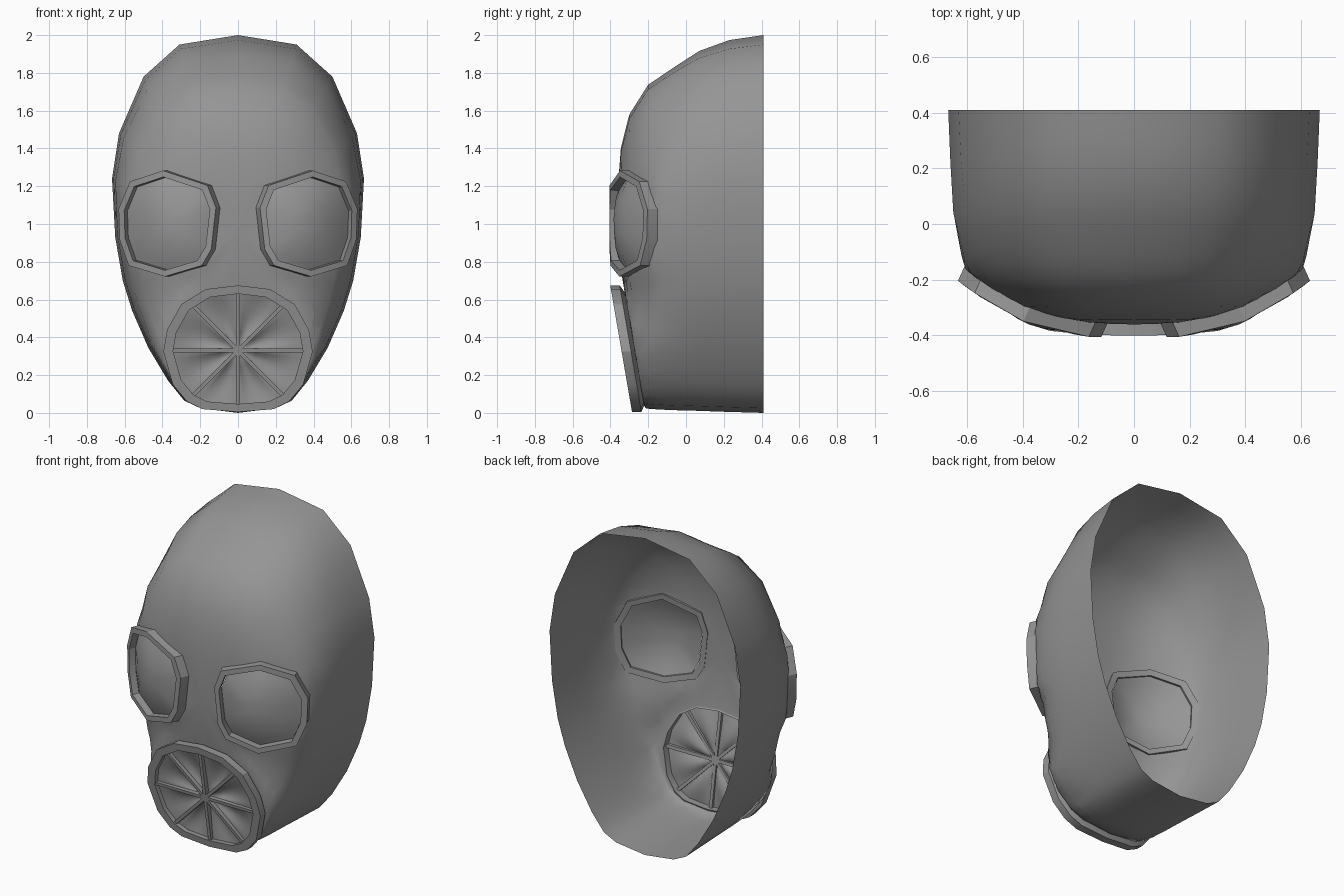
import bpy, bmesh, math
from mathutils import Vector

cube = bpy.data.objects.get("Cube")
if cube:
    bpy.data.objects.remove(cube)

grey = bpy.data.materials.new("rubber_grey")
grey.use_nodes = True
grey.diffuse_color = (0.3, 0.3, 0.3, 1)
grey.node_tree.nodes["Principled BSDF"].inputs["Base Color"].default_value = (0.3, 0.3, 0.3, 1)


def finish(name, bm, angle=180):
    bmesh.ops.recalc_face_normals(bm, faces=bm.faces)
    mesh = bpy.data.meshes.new(name)
    bm.to_mesh(mesh)
    bm.free()
    mesh.materials.append(grey)
    obj = bpy.data.objects.new(name, mesh)
    bpy.context.collection.objects.link(obj)
    bpy.ops.object.select_all(action='DESELECT')
    obj.select_set(True)
    bpy.context.view_layer.objects.active = obj
    bpy.ops.object.shade_smooth_by_angle(angle=math.radians(angle))
    return obj


def soften_normals(mesh, rounds):
    """Average the shading normals so the coarse facets blend."""
    normals = [v.normal.copy() for v in mesh.vertices]
    for _ in range(rounds):
        blended = [n.copy() for n in normals]
        for a, b in (e.vertices for e in mesh.edges):
            blended[a] += normals[b]
            blended[b] += normals[a]
        normals = [n.normalized() for n in blended]
    mesh.normals_split_custom_set_from_vertices(normals)


def mirror(half):
    """Close a half outline whose ends lie on the centre line."""
    return half + [(-x, z) for x, z in reversed(half[1:-1])]


def clamp(v):
    return max(0.0, min(1.0, v))


class Opening:
    """Convex outline in x,z with a front surface depth(x, z)."""

    def __init__(self, points, centre, depth):
        self.c = Vector(centre)
        self.pts = [Vector(p) for p in points]
        self.depth = depth
        self.turn = (self.c.x > 0) - (self.c.x < 0)
        self.planes = []
        for a, b in zip(self.pts, self.pts[1:] + self.pts[:1]):
            n = Vector((b.y - a.y, a.x - b.x)).normalized()
            if n.dot(a - self.c) < 0:
                n = -n
            self.planes.append((n, n.dot(a - self.c)))

    def gauge(self, x, z):
        p = Vector((x, z)) - self.c
        return max(n.dot(p) / d for n, d in self.planes)

    def ring(self, bm, scale, offset, slide=0):
        """Scaled outline, pushed back and slid towards the nose."""
        ps = [self.c + (p - self.c) * scale for p in self.pts]
        return [bm.verts.new((p.x - self.turn * slide, self.depth(p.x, p.y) + offset, p.y)) for p in ps]

    def faces_within(self, bm, scale):
        found = []
        for f in bm.faces:
            m = f.calc_center_median()
            if self.gauge(m.x, m.z) < scale and m.y < self.depth(m.x, m.z) + .12:
                found.append(f)
        return found

    def cut(self, bm, scale):
        for n, d in self.planes:
            faces = self.faces_within(bm, scale + .25)
            geom = faces + list({e for f in faces for e in f.edges}) + list({v for f in faces for v in f.verts})
            o = self.c + n * d * scale
            bmesh.ops.bisect_plane(bm, geom=geom, dist=1e-5, plane_co=(o.x, 0, o.y), plane_no=(n.x, 0, n.y))
        bmesh.ops.delete(bm, geom=self.faces_within(bm, scale), context='FACES')


def bridge(bm, a, b):
    for i in range(len(a)):
        j = (i + 1) % len(a)
        bm.faces.new((a[i], a[j], b[j], b[i]))


def eye_depth(x, z):
    x = abs(x)
    curve = [(0, -.405), (.15, -.405), (.27, -.385), (.38, -.352), (.5, -.29), (.6, -.22), (.7, -.14)]
    for (xa, ya), (xb, yb) in zip(curve, curve[1:]):
        if x <= xb:
            return ya + (yb - ya) * (x - xa) / (xb - xa)
    return curve[-1][1]


def mouth_depth(x, z):
    return -0.285 - 0.172 * z


eye = [(.385, 1.283), (.56, 1.225), (.62, 1.08), (.615, .918), (.567, .78),
       (.376, .722), (.18, .78), (.13, .865), (.105, 1.087), (.15, 1.204)]
mouth_half = [(0, .675), (.17, .655), (.3, .575), (.375, .44), (.395, .325),
              (.345, .15), (.27, .06), (.19, .02), (0, .005)]
left_eye = Opening(eye, (.375, 1.0), eye_depth)
right_eye = Opening([(-x, z) for x, z in eye], (-.375, 1.0), eye_depth)
mouth = Opening(mirror(mouth_half), (0, .33), mouth_depth)

# Mask shell: the face outline shrinks towards the front along three blended profiles
outline = mirror([(0, 2), (.31, 1.95), (.5, 1.78), (.63, 1.48), (.667, 1.24), (.65, .93), (.61, .7),
                  (.56, .54), (.475, .345), (.37, .17), (.285, .065), (.2, .025), (0, 0)])
top = [(1, .41), (.975, .23), (.92, .07), (.84, -.06), (.75, -.2), (.6, -.3), (.43, -.345), (.24, -.36), (0, -.36)]
side = [(1, .41), (.99, .22), (.98, .03), (.92, -.12), (.83, -.2), (.6, -.29), (.4, -.33), (.2, -.352), (0, -.36)]
chin = [(1, .41), (.993, .18), (.985, -.02), (.975, -.17), (.93, -.235), (.7, -.28), (.45, -.31), (.2, -.345), (0, -.36)]
CENTRE, STEPS = 0.95, 3


def refine(points):
    return [tuple(Vector(a).lerp(Vector(b), s / STEPS))
            for a, b in zip(points, points[1:]) for s in range(STEPS)]


bm = bmesh.new()
previous = None
for t, m, c in zip(refine(top), refine(side), refine(chin)):
    ring = []
    for x, z in refine(outline + outline[:1]):
        h = z - CENTRE
        w = h * h / (x * x + h * h)
        end = t if h > 0 else c
        s = m[0] + (end[0] - m[0]) * w
        y = m[1] + (end[1] - m[1]) * w
        # Fuller temples
        if h > 0:
            s += .45 * w * (1 - w) * s * (1 - s)
        px, pz = x * s, CENTRE + h * s
        # Raise the shell to meet the goggles and the mouthpiece
        for op, back, reach, fade in ((left_eye, .05, .25, .08), (right_eye, .05, .25, .08), (mouth, .07, .27, .015)):
            f = clamp((1 + reach - op.gauge(px, pz)) / reach)
            f = f * f * (3 - 2 * f) * clamp((.988 - s) / fade)
            y += (op.depth(px, pz) + back - y) * f
        ring.append(bm.verts.new((px, y, pz)))
    if previous:
        bridge(bm, previous, ring)
    previous = ring
tip = bm.verts.new((0, -.36, CENTRE))
for i in range(len(previous)):
    bm.faces.new((previous[i], previous[(i + 1) % len(previous)], tip))
for op, scale in ((left_eye, .9), (right_eye, .9), (mouth, .88)):
    op.cut(bm, scale)
soften_normals(finish("mask_shell", bm).data, 4)


# Raised frames round the openings: scale, depth and slide of each edge
def frame(name, op, section):
    bm = bmesh.new()
    rings = [op.ring(bm, *edge) for edge in section]
    for a, b in zip(rings, rings[1:] + rings[:1]):
        bridge(bm, a, b)
    finish(name, bm, 25)


# Domed lenses set into the goggle frames
def lens(name, op):
    bm = bmesh.new()
    rings = [op.ring(bm, .88 * s, .045 - .055 * (1 - s * s)) for s in (1, .85, .65, .4, .2)]
    for a, b in zip(rings, rings[1:]):
        bridge(bm, a, b)
    bm.faces.new(rings[-1])
    finish(name, bm)


for label, op in (("left", left_eye), ("right", right_eye)):
    frame(label + "_goggle_frame", op, [(1, .058, .014), (1, 0, -.012), (.88, 0, -.012), (.87, .055, .01)])
    lens(label + "_lens", op)
frame("mouthpiece_frame", mouth, [(1, .05), (1, 0), (.87, 0), (.87, .075)])


def mouth_point(bm, angle, radius, offset):
    d = Vector((math.cos(angle), math.sin(angle)))
    p = mouth.c + d * radius / mouth.gauge(*(mouth.c + d))
    return bm.verts.new((p.x, mouth_depth(p.x, p.y) + offset, p.y))


# Grille panel: eight shallow pockets between the spokes
bm = bmesh.new()
rings = []
for k in range(1, 8):
    r = k / 7
    rings.append([mouth_point(bm, i * math.pi / 24, .88 * r,
                              .03 + .03 * abs(math.sin(i * math.pi / 6)) * math.sin(math.pi * r))
                  for i in range(48)])
for a, b in zip(rings, rings[1:]):
    bridge(bm, a, b)
bm.faces.new(rings[0])
finish("grille_panel", bm)

# Eight grille spokes
bm = bmesh.new()
for k in range(8):
    d = Vector((math.cos(k * math.pi / 4), math.sin(k * math.pi / 4)))
    reach = .89 / mouth.gauge(*(mouth.c + d))
    n = Vector((-d.y, d.x)) * .01
    corners = [mouth.c + n, mouth.c - n, mouth.c + d * reach - n, mouth.c + d * reach + n]
    loops = [[bm.verts.new((p.x, mouth_depth(p.x, p.y) + off, p.y)) for p in corners] for off in (.01, .05)]
    bridge(bm, *loops)
    bm.faces.new(loops[0])
    bm.faces.new(loops[1])
finish("grille_spokes", bm, 25)
